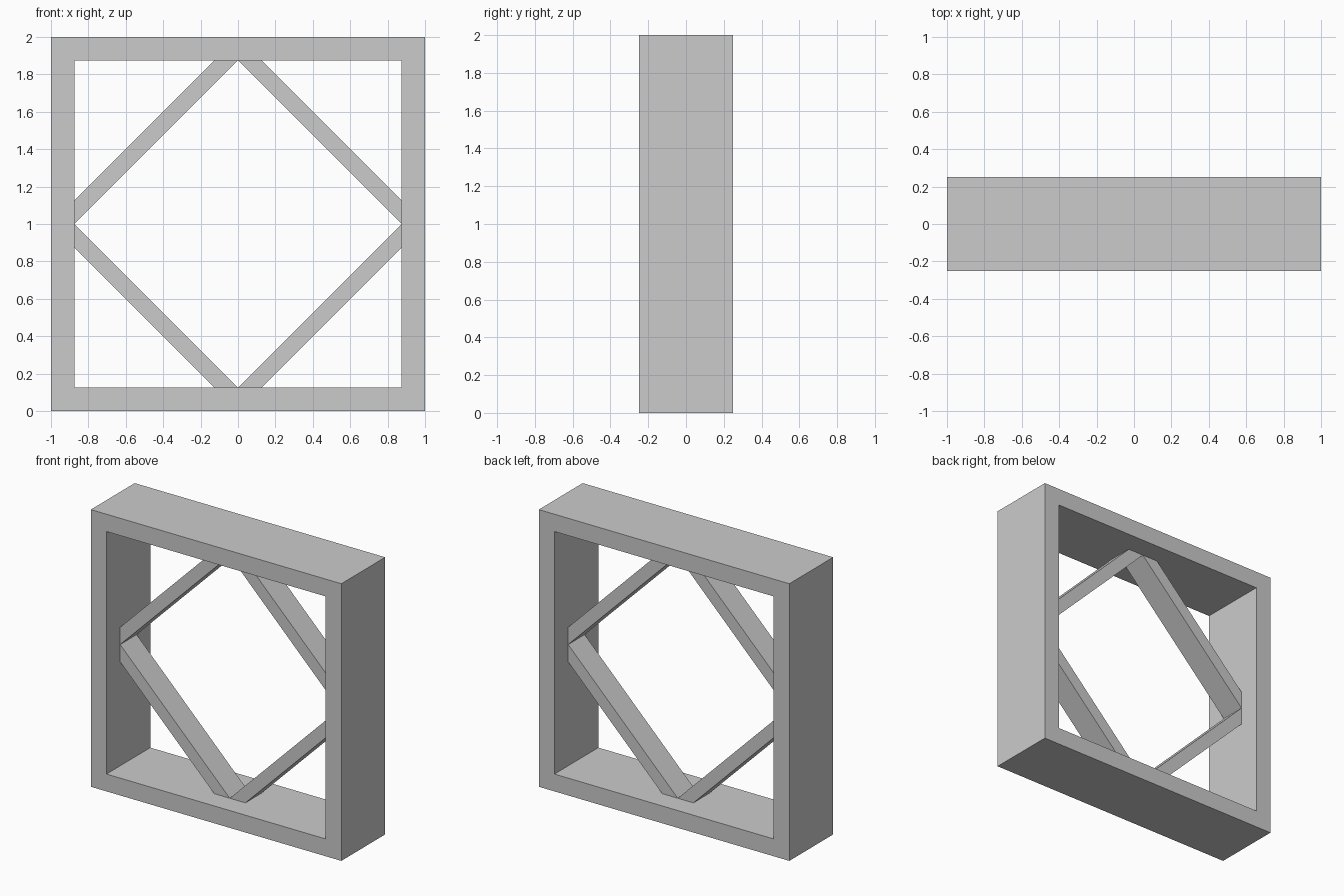
import bpy
import bmesh

if "Cube" in bpy.data.objects:
    bpy.data.objects.remove(bpy.data.objects["Cube"])

HALF = 1.0        # half the frame's width and height
INNER = 0.875     # half the frame's opening
BRACE = 0.125     # brace width measured along the frame
FRAME_Y = 0.25    # half depth of the frame
BRACE_Y = 0.094   # half depth of the braces


def extruded(name, quads, half_depth):
    """Extrude a flat XZ outline, made of quads, through the depth."""
    bm = bmesh.new()
    for quad in quads:
        bm.faces.new([bm.verts.new((x, -half_depth, z + HALF)) for x, z in quad])
    bmesh.ops.remove_doubles(bm, verts=bm.verts, dist=1e-5)
    ret = bmesh.ops.extrude_face_region(bm, geom=bm.faces[:], use_keep_orig=True)
    verts = [g for g in ret["geom"] if isinstance(g, bmesh.types.BMVert)]
    bmesh.ops.translate(bm, verts=verts, vec=(0, 2 * half_depth, 0))
    bmesh.ops.recalc_face_normals(bm, faces=bm.faces)
    mesh = bpy.data.meshes.new(name)
    bm.to_mesh(mesh)
    bm.free()
    obj = bpy.data.objects.new(name, mesh)
    bpy.context.collection.objects.link(obj)
    return obj


# Square frame: four mitred sides sharing their corners
signs = [(-1, -1), (1, -1), (1, 1), (-1, 1)]
sides = []
for i in range(4):
    (ax, az), (bx, bz) = signs[i], signs[(i + 1) % 4]
    sides.append([(ax * HALF, az * HALF), (bx * HALF, bz * HALF),
                  (bx * INNER, bz * INNER), (ax * INNER, az * INNER)])
extruded("square_frame", sides, FRAME_Y)

# Diagonal corner braces, cut flush with the inside of the frame
names = ["brace_lower_left", "brace_lower_right", "brace_upper_right", "brace_upper_left"]
for name, (sx, sz) in zip(names, signs):
    outline = [(INNER, 0), (INNER, BRACE), (BRACE, INNER), (0, INNER)]
    extruded(name, [[(sx * x, sz * z) for x, z in outline]], BRACE_Y)
